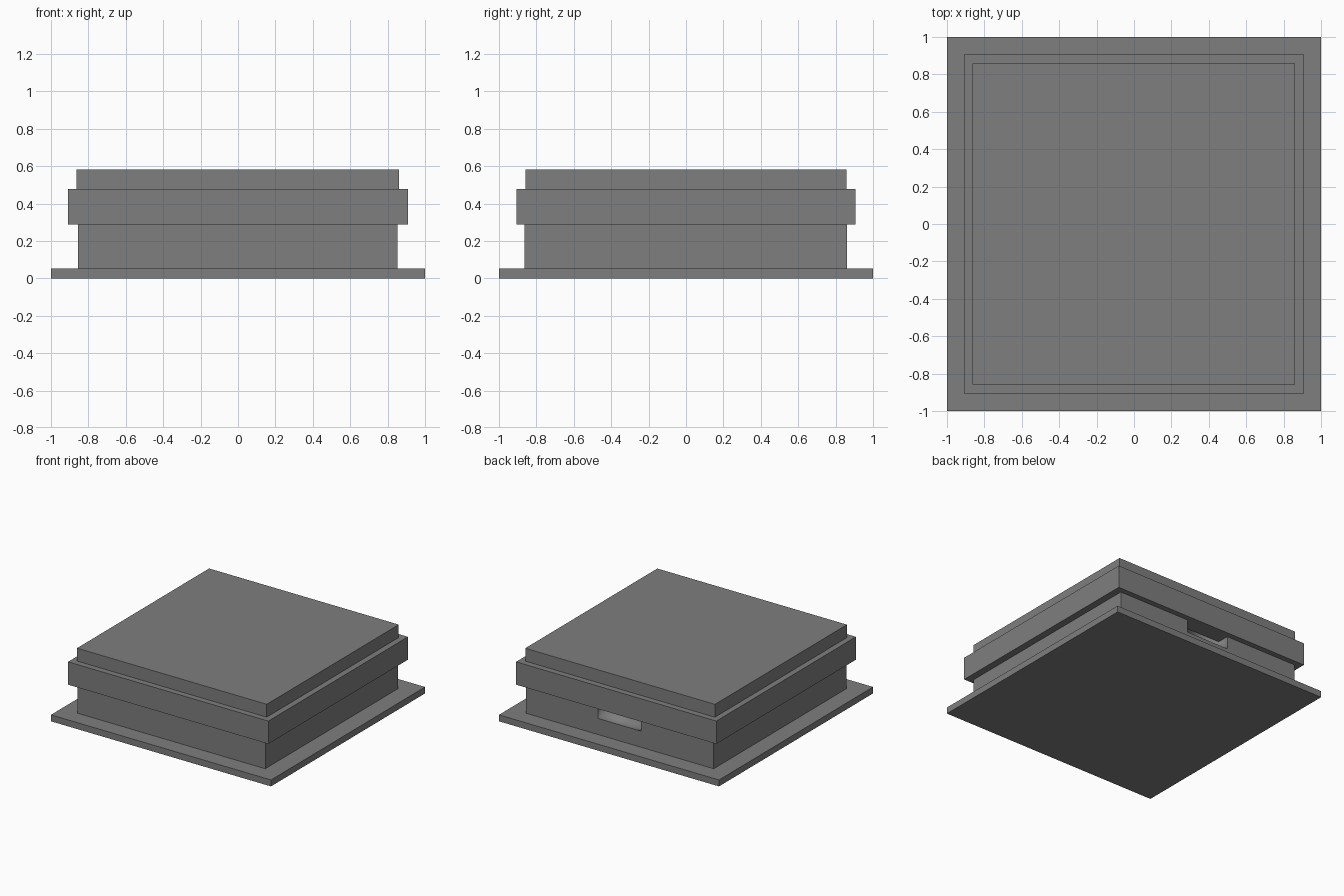
import bpy

cube = bpy.data.objects.get("Cube")
if cube:
    bpy.data.objects.remove(cube, do_unlink=True)

# One grey for the whole model
grey = bpy.data.materials.new("mid_grey")
grey.use_nodes = True
COLOUR = (0.21, 0.21, 0.21, 1)
grey.diffuse_color = COLOUR
grey.node_tree.nodes["Principled BSDF"].inputs["Base Color"].default_value = COLOUR


def box(name, x0, x1, y0, y1, z0, z1):
    """Axis-aligned box between the given limits."""
    bpy.ops.mesh.primitive_cube_add(size=1)
    ob = bpy.context.object
    ob.name = ob.data.name = name
    ob.scale = (x1 - x0, y1 - y0, z1 - z0)
    ob.location = ((x0 + x1) / 2, (y0 + y1) / 2, (z0 + z1) / 2)
    bpy.ops.object.transform_apply(location=True, rotation=False, scale=True)
    ob.data.materials.append(grey)
    return ob


# Stacked square tiers
BASE_TOP, BODY_TOP, LEDGE_TOP, CAP_TOP = 0.053, 0.289, 0.477, 0.583
box("base_plate", -1, 1, -1, 1, 0, BASE_TOP)
body = box("body", -0.855, 0.852, -0.863, 0.861, BASE_TOP, BODY_TOP)
box("ledge", -0.91, 0.91, -0.906, 0.906, BODY_TOP, LEDGE_TOP)
box("cap", -0.863, 0.861, -0.857, 0.857, LEDGE_TOP, CAP_TOP)

# Shallow slot under the ledge at the back of the body
SLOT_BACK, SLOT_FLOOR, SLOT_HALF = 0.76, 0.185, 0.195
cutter = box("slot_cutter", -SLOT_HALF, SLOT_HALF, SLOT_BACK, 1, SLOT_FLOOR, 0.4)
cutter.hide_render = True
cut = body.modifiers.new("slot", "BOOLEAN")
cut.operation = "DIFFERENCE"
cut.solver = "EXACT"
cut.object = cutter
bpy.context.view_layer.objects.active = body
bpy.ops.object.modifier_apply(modifier=cut.name)
bpy.data.objects.remove(cutter, do_unlink=True)

# Soft shading inside the slot only
for face in body.data.polygons:
    c = face.center
    inside = abs(c.x) < SLOT_HALF + 0.01 and SLOT_BACK - 0.01 < c.y < 0.85
    face.use_smooth = inside and SLOT_FLOOR - 0.01 < c.z < BODY_TOP - 0.01
